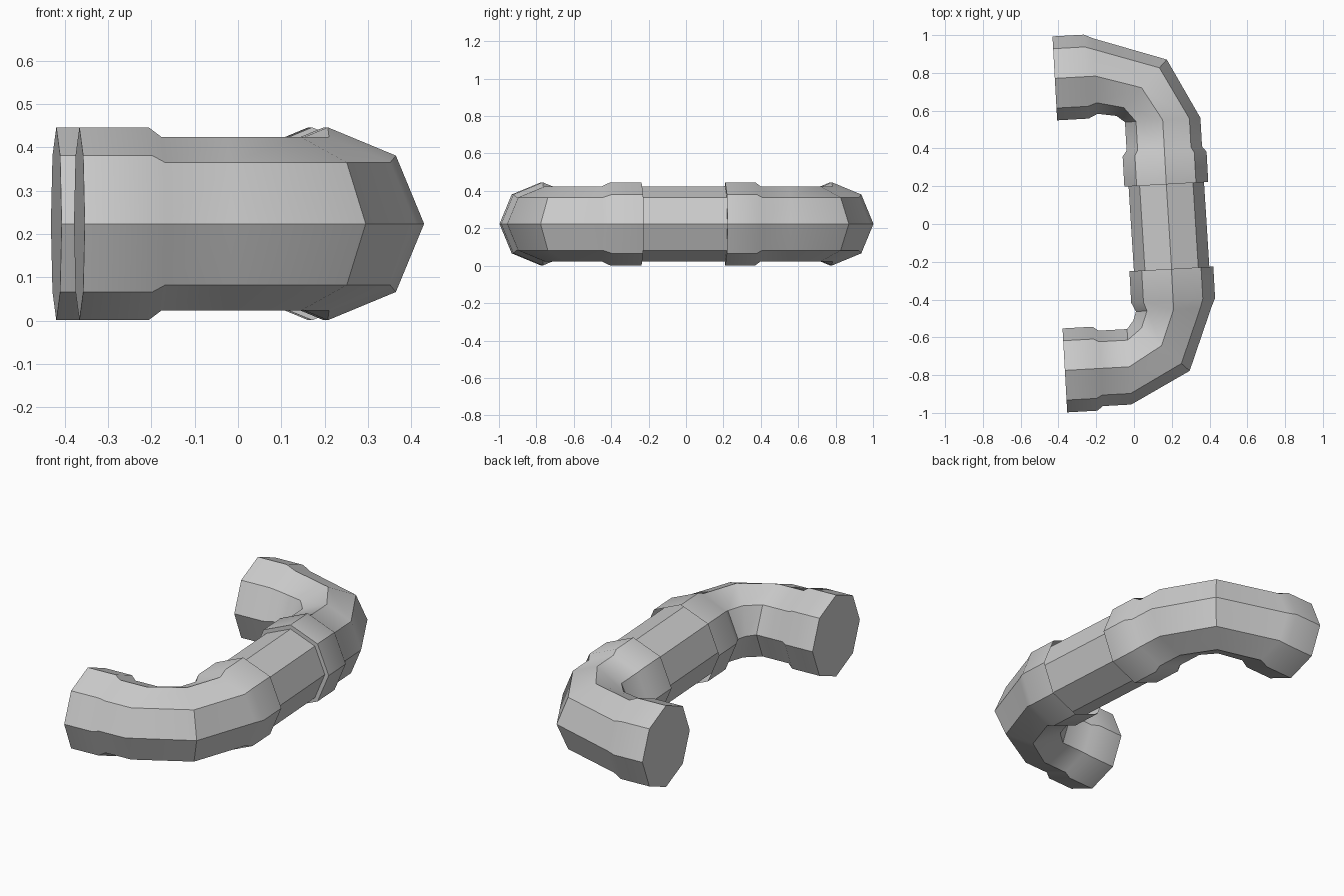
import bpy, bmesh
from math import sin, cos, pi, radians

if "Cube" in bpy.data.objects:
    bpy.data.objects.remove(bpy.data.objects["Cube"])

TILT = radians(3.2)      # whole pipe run leans slightly in plan
ZC = 0.2235              # height of the pipe axis
R_COLLAR, R_PIPE = 0.2225, 0.2


def tube(name, rings, origin, turn, cap_start, cap_end):
    """Octagonal tube through rings (x, y, heading in degrees, radius)."""
    bm = bmesh.new()
    loops = []
    for x, y, heading, r in rings:
        h = radians(heading)
        loop = []
        for i in range(8):
            a = i * pi / 4
            px, py = x + r * cos(a) * cos(h), y + r * cos(a) * sin(h)
            loop.append(bm.verts.new((
                origin[0] + px * cos(turn) - py * sin(turn),
                origin[1] + px * sin(turn) + py * cos(turn),
                ZC + r * sin(a))))
        loops.append(loop)
    sides = []
    for a, b in zip(loops, loops[1:]):
        for i in range(8):
            j = (i + 1) % 8
            sides.append(bm.faces.new((a[i], b[i], b[j], a[j])))
    if cap_start:
        bm.faces.new(loops[0])
    if cap_end:
        bm.faces.new(loops[-1][::-1])
    # make the sides face outward
    sides[0].normal_update()
    middle = (loops[0][0].co + loops[0][4].co) / 2
    if sides[0].normal.dot(sides[0].calc_center_median() - middle) < 0:
        bmesh.ops.reverse_faces(bm, faces=bm.faces[:])
    mesh = bpy.data.meshes.new(name)
    bm.to_mesh(mesh)
    bm.free()
    obj = bpy.data.objects.new(name, mesh)
    bpy.context.collection.objects.link(obj)
    # soft bends, crisp octagon edges
    bpy.ops.object.select_all(action='DESELECT')
    bpy.context.view_layer.objects.active = obj
    obj.select_set(True)
    bpy.ops.object.shade_smooth_by_angle(angle=radians(35))
    return obj


def elbow(name, origin, turn, extra, cap_end):
    """90 degree bend with a collar at both ends."""
    rings = [
        (0, 0, 0, R_COLLAR), (0, 0.16, 0, R_COLLAR), (0, 0.19, 0, R_PIPE),
        (0, 0.341, 0, R_PIPE),
        (-0.102, 0.518, 45, R_PIPE),
        (-0.29 - extra, 0.593, 90, R_PIPE),
        (-0.338 - extra, 0.593, 90, R_COLLAR),
        (-0.505 - extra, 0.593, 90, R_COLLAR)]
    return tube(name, rings, origin, turn, True, cap_end)


# two elbows, the lower one turned a quarter and open towards the pipe
elbow("back_elbow", (0.171, 0.21), TILT, 0.053, True)
elbow("front_elbow", (-0.366, -0.775), TILT - pi / 2, 0, False)

# straight pipe between the elbows, its ends hidden in the collars
tube("straight_pipe", [(0, 0.03, 0, R_PIPE), (0, -0.60, 0, R_PIPE)],
     (0.171, 0.21), TILT + radians(0.4), False, False)
